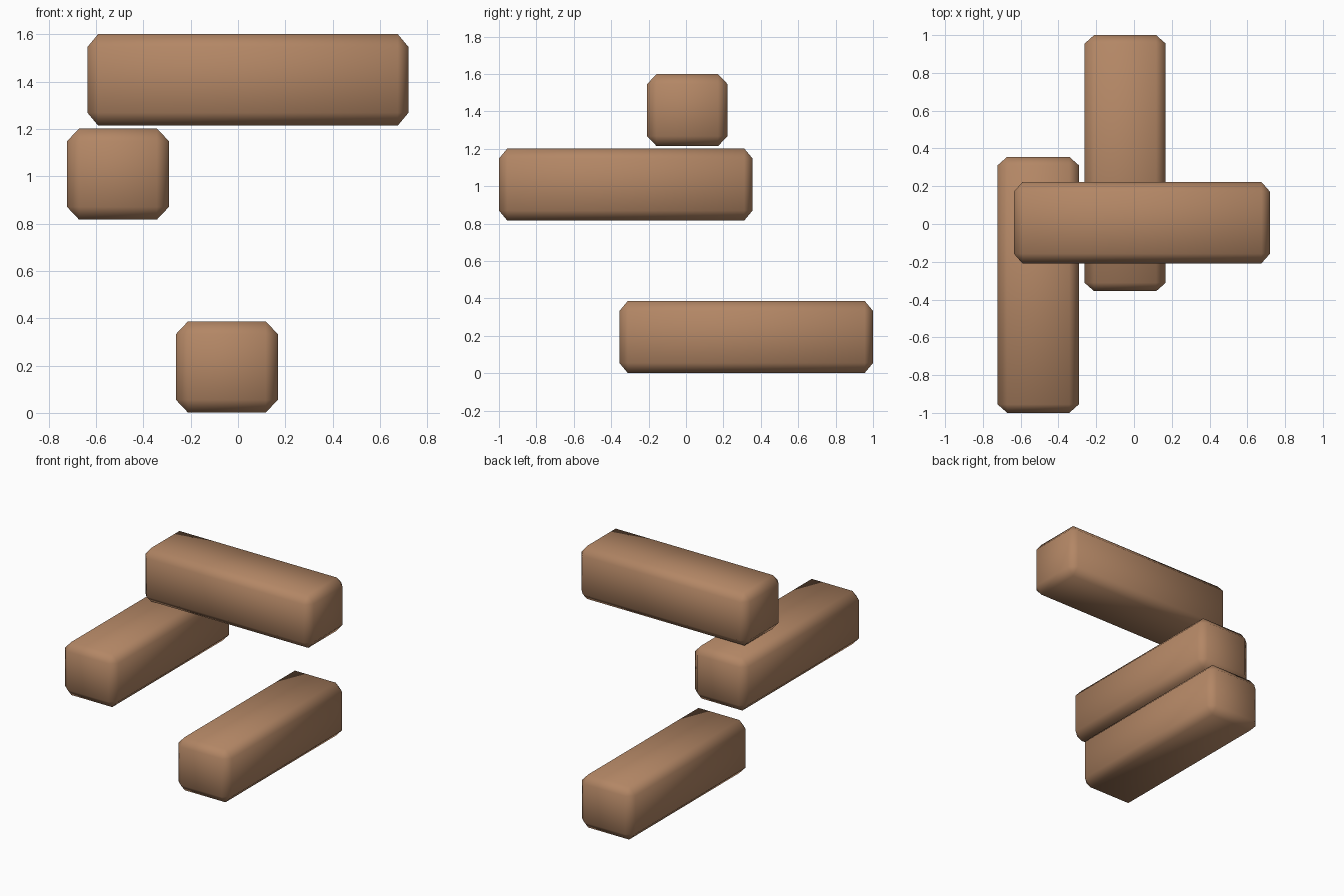
import bpy, bmesh, math
from mathutils import Vector

if "Cube" in bpy.data.objects:
    bpy.data.objects.remove(bpy.data.objects["Cube"])

wood = bpy.data.materials.new("wood")
wood.diffuse_color = (0.45, 0.24, 0.13, 1)
wood.use_nodes = True
wood.node_tree.nodes["Principled BSDF"].inputs["Base Color"].default_value = wood.diffuse_color

SIZE = Vector((0.43, 1.356, 0.386))      # width, length, height of every beam
STRETCH = Vector((1.02, 0.9, 1.08))      # slightly uneven chamfer per axis


def beam(name, centre, turn=0):
    """Chamfered, smooth-shaded beam lying along y, turned about z."""
    bm = bmesh.new()
    bmesh.ops.create_cube(bm, size=1)
    bmesh.ops.scale(bm, verts=bm.verts,
                    vec=[s / k for s, k in zip(SIZE, STRETCH)])
    bmesh.ops.bevel(bm, geom=bm.edges[:], offset=0.05, segments=1,
                    affect='EDGES', profile=0.5)
    bmesh.ops.scale(bm, verts=bm.verts, vec=STRETCH)
    for f in bm.faces:
        f.smooth = True
    me = bpy.data.meshes.new(name)
    bm.to_mesh(me)
    bm.free()
    me.materials.append(wood)
    ob = bpy.data.objects.new(name, me)
    ob.location = centre
    ob.rotation_euler.z = math.radians(turn)
    bpy.context.collection.objects.link(ob)


# Three loose beams: two along y, one across the top
beam("bottom_beam", (-0.047, 0.322, 0.194))
beam("middle_beam", (-0.507, -0.322, 1.009))
beam("top_beam", (0.042, 0.007, 1.407), 90)
